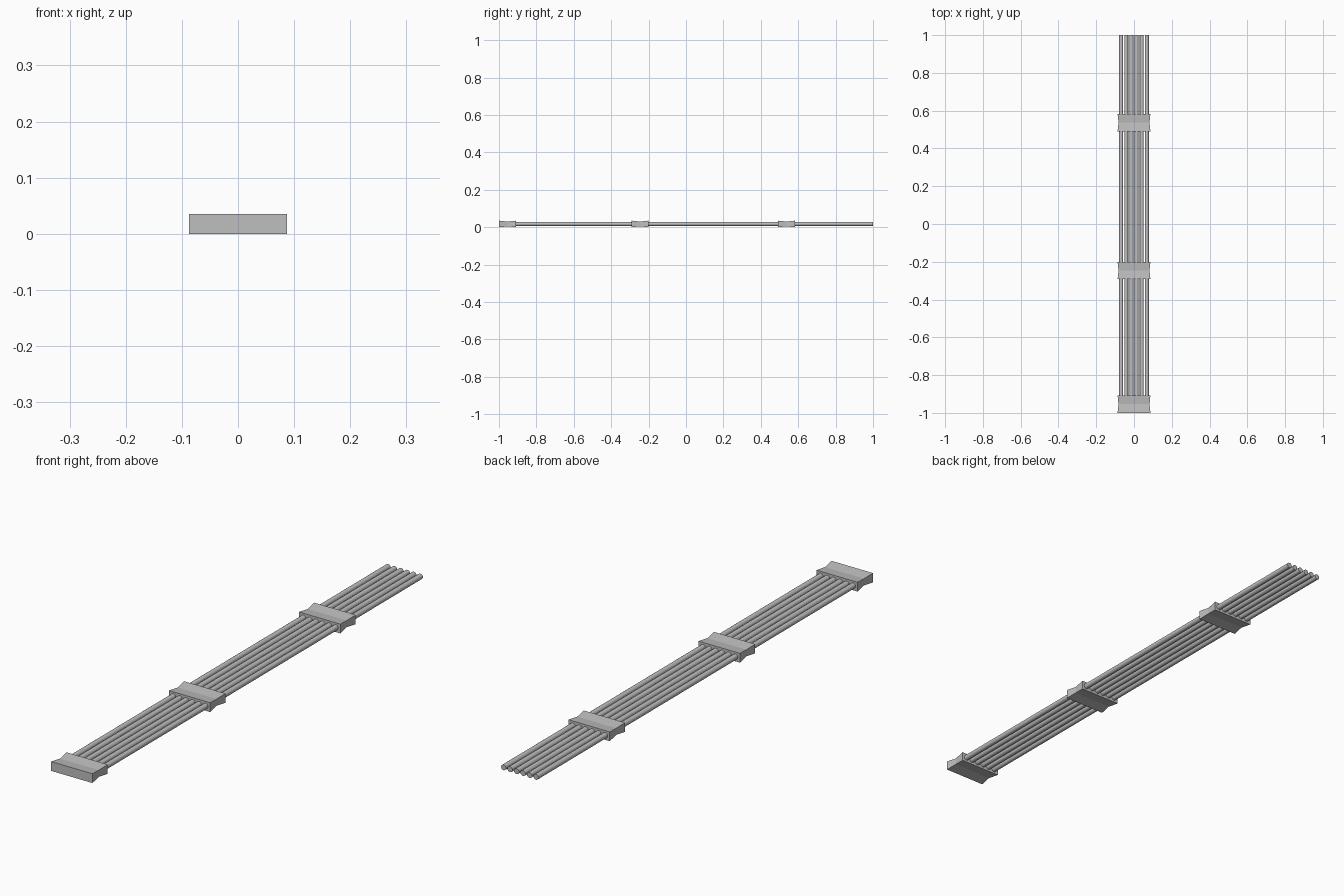
import bpy, bmesh
from mathutils import Matrix, Vector

cube = bpy.data.objects.get("Cube")
if cube:
    bpy.data.objects.remove(cube, do_unlink=True)

grey = bpy.data.materials.new("light_grey")
grey.use_nodes = True
colour = (0.52, 0.52, 0.52, 1)
grey.diffuse_color = colour
grey.node_tree.nodes["Principled BSDF"].inputs["Base Color"].default_value = colour


def add_object(name, bm):
    bmesh.ops.recalc_face_normals(bm, faces=bm.faces)
    mesh = bpy.data.meshes.new(name)
    bm.to_mesh(mesh)
    bm.free()
    mesh.materials.append(grey)
    obj = bpy.data.objects.new(name, mesh)
    bpy.context.collection.objects.link(obj)
    return obj


# Row of parallel rods running the whole length
RODS, PITCH, RADIUS, ROD_Z = 6, 0.0272, 0.0105, 0.0178
for i in range(RODS):
    bm = bmesh.new()
    x = (i - (RODS - 1) / 2) * PITCH
    place = Matrix.Translation((x, 0.01, ROD_Z)) @ Matrix.Rotation(1.5707963, 4, 'X')
    bmesh.ops.create_cone(bm, cap_ends=True, segments=16, radius1=RADIUS,
                          radius2=RADIUS, depth=1.98, matrix=place)
    rod = add_object(f"rod_{i + 1}", bm)
    for face in rod.data.polygons:
        face.use_smooth = len(face.vertices) == 4
    rod.data.set_sharp_from_angle(angle=0.6)


# Clamp blocks, pinched in a shallow V around the middle
def clamp(name, y):
    bm = bmesh.new()
    half_x, half_y, half_z, pinch = 0.087, 0.046, 0.0177, 0.005
    rings = []
    for dy, inset in ((-half_y, 0), (0, pinch), (half_y, 0)):
        w, h = half_x - inset, half_z - inset
        corners = ((-w, -h), (w, -h), (w, h), (-w, h))
        rings.append([bm.verts.new(Vector((cx, y + dy, half_z + cz))) for cx, cz in corners])
    for a, b in zip(rings, rings[1:]):
        for i in range(4):
            j = (i + 1) % 4
            bm.faces.new((a[i], a[j], b[j], b[i]))
    bm.faces.new(rings[0])
    bm.faces.new(rings[-1])
    add_object(name, bm)


clamp("front_clamp", -0.954)
clamp("middle_clamp", -0.246)
clamp("rear_clamp", 0.537)
